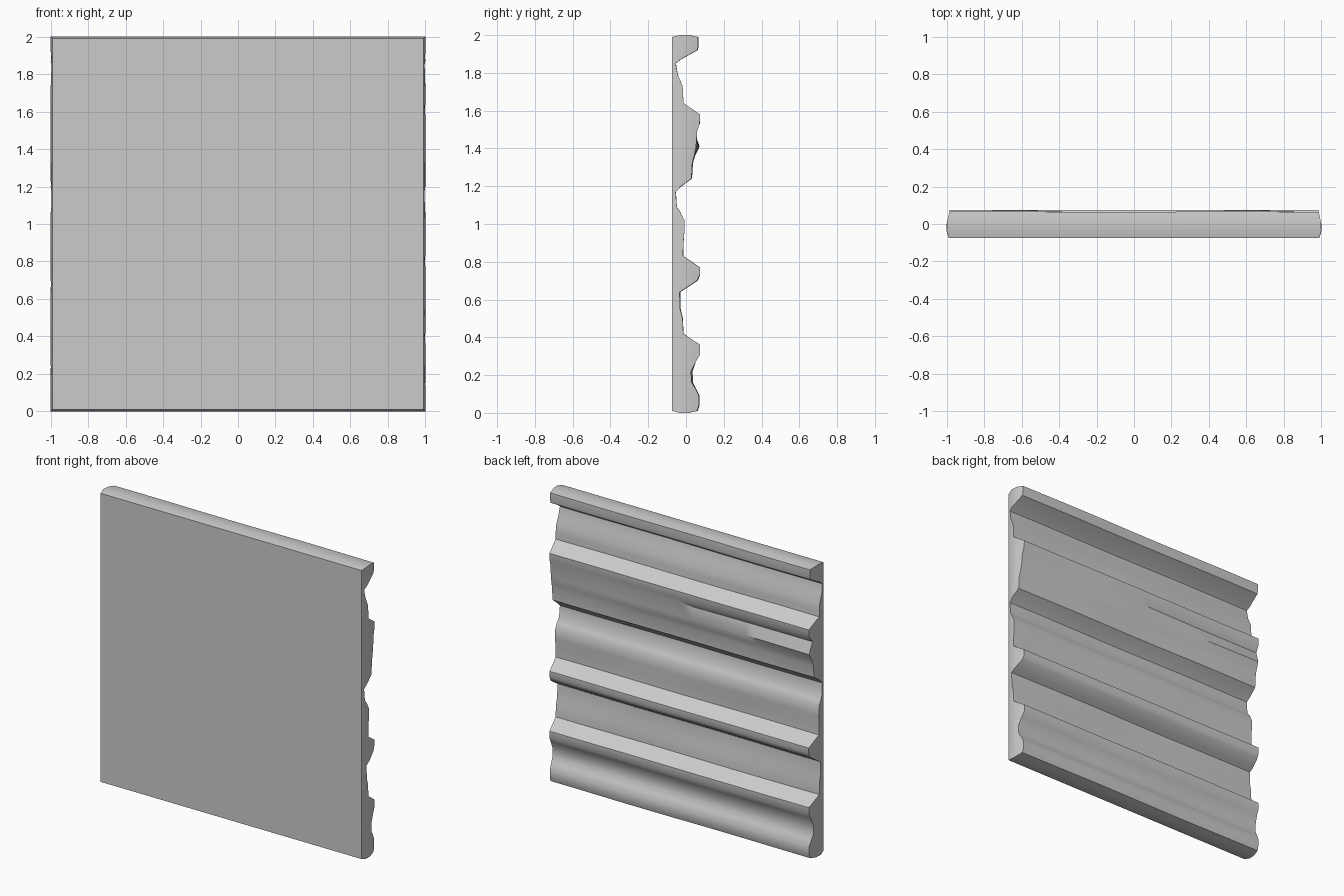
import bpy
import bmesh
import math

cube = bpy.data.objects.get("Cube")
if cube:
    bpy.data.objects.remove(cube, do_unlink=True)

FRONT = -0.075
STATIONS = 24

# Moulded back outline, bottom to top: (height, depth) in hundredths
OUTLINE = [
    (1, 6), (4, 7), (9, 7), (13, 5), (16, 3), (22, 2.5), (28, 5.5), (31, 7.5),
    (36, 7.5), (42, -1.5), (50, -1.8), (55, -3), (64, -3.2), (66, 0), (70, 6),
    (73, 7.5), (77, 7.5), (83, -1.5), (90, -1.5), (96, -1), (102, -1),
    (106, -3), (109, -5), (117, -5.5), (120, -2.5), (124, 3), (132, 3.5),
    (136, 4.5), (141, 5.5), (149, 6), (153, 7.2), (158, 7.5), (164, -1.5),
    (168, -1.7), (173, -2), (179, -4.5), (185, -5.5), (187, -3), (192, 6),
    (194, 6.5), (199, 6.5),
]


def half_width(y):
    """Ends are widest mid-thickness and ease in toward both faces."""
    if y < -0.04:
        return 1 - 0.01 * (-0.04 - y) / 0.035
    return 1 - 0.016 * max(0, y) / 0.075


def back_depth(u, z, y):
    """Slight hand-made variation of the moulding along its length."""
    fade = (1 - u) / 2
    y -= 0.02 * fade * math.exp(-((z - 1.48) / 0.03) ** 2)
    y += 0.015 * fade * math.exp(-((z - 1.41) / 0.03) ** 2)
    y += 0.012 * fade ** 3 * math.exp(-((z - 0.2) / 0.05) ** 2)
    y += 0.002 * math.sin(5 * u + 9 * z)
    return max(-0.06, min(y, 0.075))


def make_ring(bm, z, y, bulge):
    """One closed horizontal section: front edge, rounded ends, moulded back."""
    backs = []
    for i in range(STATIONS + 1):
        u = -1 + 2 * i / STATIONS
        d = back_depth(u, z, y)
        backs.append(bm.verts.new((u * half_width(d), d, z)))

    def end_points(side, edge):
        points = []
        for part in (0, 0.3, 0.65):
            d = FRONT + part * (edge.co.y - FRONT)
            lift = bulge if part else 0
            points.append(bm.verts.new((side * half_width(d), d, z + lift)))
        return points

    left = end_points(-1, backs[0])
    right = end_points(1, backs[-1])
    return left + backs + right[::-1]


def cap(bm, ring):
    """Rounded long edge made of three strips."""
    bm.faces.new((ring[0], ring[1], ring[-2], ring[-1]))
    bm.faces.new((ring[1], ring[2], ring[-3], ring[-2]))
    bm.faces.new(ring[2:-2])


# Wall panel lofted through its sections
bm = bmesh.new()
rings = []
for k, (h, d) in enumerate(OUTLINE):
    bulge = -0.01 if k == 0 else 0.01 if k == len(OUTLINE) - 1 else 0
    rings.append(make_ring(bm, h / 100, d / 100, bulge))
for low, high in zip(rings, rings[1:]):
    for i in range(len(low)):
        j = (i + 1) % len(low)
        bm.faces.new((low[i], low[j], high[j], high[i]))
cap(bm, rings[0])
cap(bm, rings[-1])
bmesh.ops.recalc_face_normals(bm, faces=bm.faces[:])

mesh = bpy.data.meshes.new("moulded_panel")
bm.to_mesh(mesh)
bm.free()
panel = bpy.data.objects.new("moulded_panel", mesh)
bpy.context.collection.objects.link(panel)

# Plain grey finish
grey = bpy.data.materials.new("light_grey")
grey.use_nodes = True
colour = (0.6, 0.6, 0.6, 1)
grey.diffuse_color = colour
grey.node_tree.nodes["Principled BSDF"].inputs["Base Color"].default_value = colour
mesh.materials.append(grey)

# Smooth the rolls, keep the ridges crisp
bpy.ops.object.select_all(action="DESELECT")
panel.select_set(True)
bpy.context.view_layer.objects.active = panel
bpy.ops.object.shade_smooth_by_angle(angle=math.radians(35))
